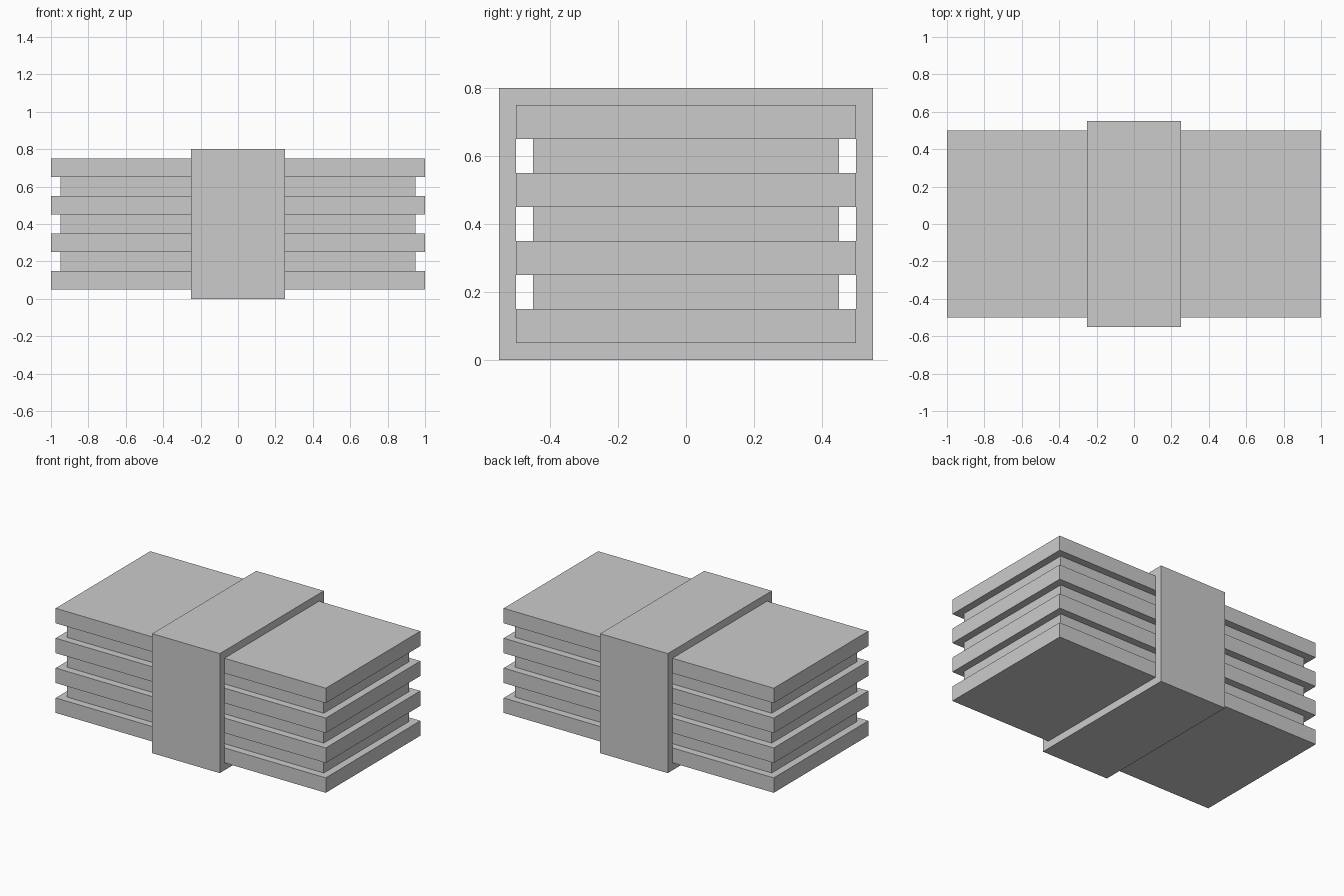
import bpy, bmesh

if "Cube" in bpy.data.objects:
    bpy.data.objects.remove(bpy.data.objects["Cube"])


def finish(name, bm):
    bmesh.ops.recalc_face_normals(bm, faces=bm.faces)
    mesh = bpy.data.meshes.new(name)
    bm.to_mesh(mesh)
    bm.free()
    obj = bpy.data.objects.new(name, mesh)
    bpy.context.collection.objects.link(obj)
    return obj


def box(name, sx, sy, z0, z1):
    bm = bmesh.new()
    bmesh.ops.create_cube(bm, size=1)
    bmesh.ops.scale(bm, vec=(sx, sy, z1 - z0), verts=bm.verts)
    bmesh.ops.translate(bm, vec=(0, 0, (z0 + z1) / 2), verts=bm.verts)
    return finish(name, bm)


# Stacked slabs, with slightly smaller spacers between them
for i in range(4):
    z = 0.05 + 0.2 * i
    box(f"slab_{i + 1}", 2.0, 1.0, z, z + 0.1)
    if i < 3:
        box(f"spacer_{i + 1}", 1.9, 0.9, z + 0.1, z + 0.2)

# Hollow band wrapped around the middle of the stack
def rect(hy, z0, z1):
    return [(-hy, z0), (hy, z0), (hy, z1), (-hy, z1)]

bm = bmesh.new()
rings = []
for x, profile in ((-0.25, rect(0.55, 0, 0.8)), (0.25, rect(0.55, 0, 0.8)),
                   (0.25, rect(0.5, 0.05, 0.75)), (-0.25, rect(0.5, 0.05, 0.75))):
    rings.append([bm.verts.new((x, y, z)) for y, z in profile])
for r in range(4):
    a, b = rings[r], rings[(r + 1) % 4]
    for k in range(4):
        n = (k + 1) % 4
        bm.faces.new((a[k], a[n], b[n], b[k]))
finish("wrapping_band", bm)
